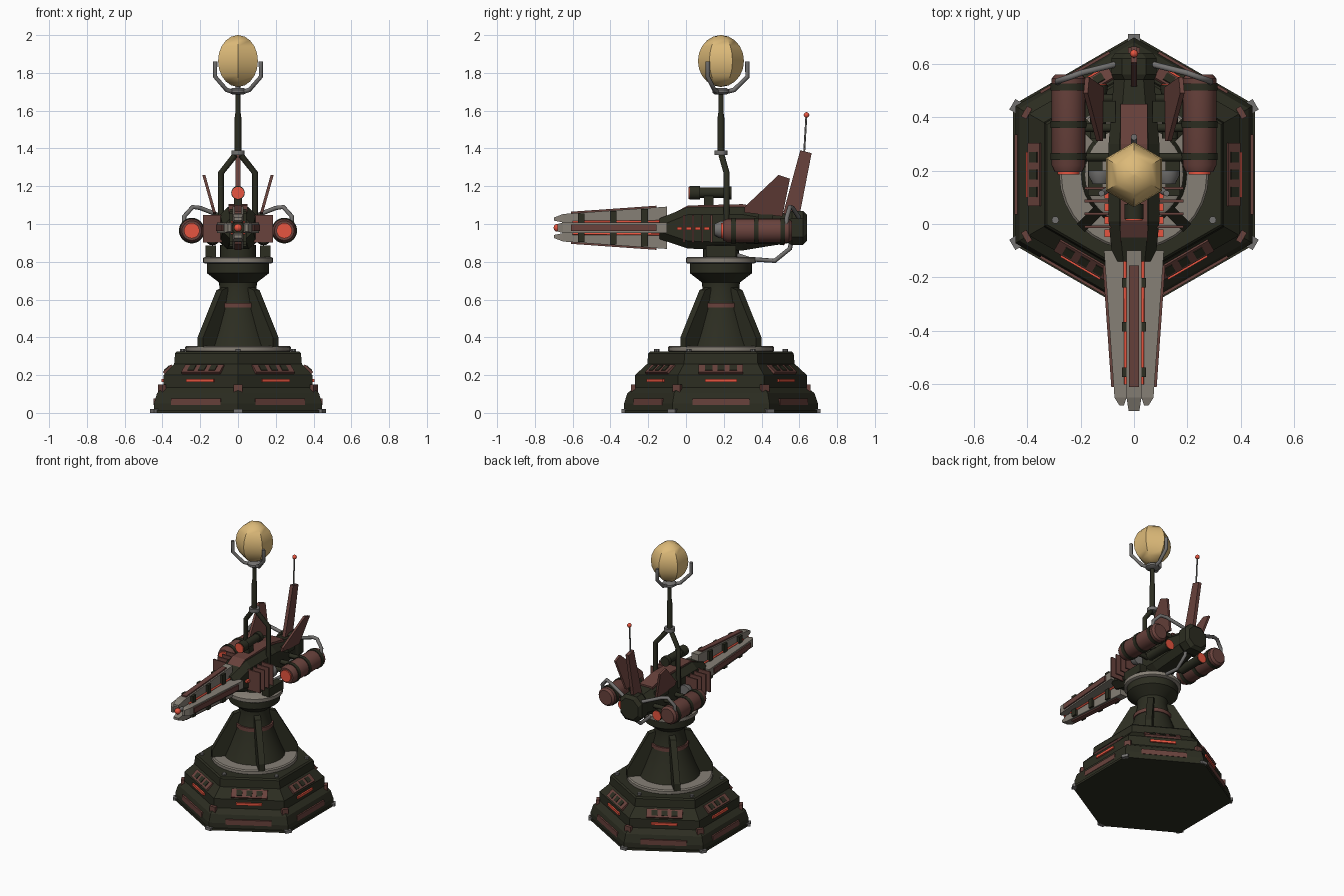
import bpy, bmesh, math
from mathutils import Matrix, Vector

cube = bpy.data.objects.get("Cube")
if cube:
    bpy.data.objects.remove(cube)

T, R, rad = Matrix.Translation, Matrix.Rotation, math.radians


def material(name, *rgb):
    m = bpy.data.materials.new(name)
    m.use_nodes = True
    m.diffuse_color = (*rgb, 1)
    m.node_tree.nodes["Principled BSDF"].inputs["Base Color"].default_value = (*rgb, 1)
    return m


DARK = material("dark olive", 0.025, 0.026, 0.015)
BROWN = material("red brown", 0.14, 0.054, 0.045)
GREY = material("warm grey", 0.24, 0.215, 0.18)
STEEL = material("steel grey", 0.17, 0.165, 0.16)
GLOW = material("orange red", 0.8, 0.09, 0.05)
GOLD = material("pale gold", 0.72, 0.49, 0.19)

AXIS = T((0, 0.185, 0))      # centre line of the pedestal
FORWARD = R(rad(90), 4, 'X')  # turns local +z to the front


def finish(name, bm, mat, matrix=Matrix(), smooth=False):
    bmesh.ops.transform(bm, matrix=matrix, verts=bm.verts)
    bmesh.ops.recalc_face_normals(bm, faces=bm.faces)
    me = bpy.data.meshes.new(name)
    bm.to_mesh(me)
    bm.free()
    me.materials.append(mat)
    ob = bpy.data.objects.new(name, me)
    bpy.context.collection.objects.link(ob)
    if smooth:
        bpy.ops.object.select_all(action='DESELECT')
        ob.select_set(True)
        bpy.context.view_layer.objects.active = ob
        bpy.ops.object.shade_smooth_by_angle(angle=rad(35))
    return ob


def loft(name, rings, mat, matrix=Matrix(), smooth=False):
    """Skin a list of equal-length point rings and cap both ends."""
    bm = bmesh.new()
    loops = [[bm.verts.new(p) for p in ring] for ring in rings]
    n = len(loops[0])
    for a, b in zip(loops, loops[1:]):
        for i in range(n):
            bm.faces.new((a[i], a[(i + 1) % n], b[(i + 1) % n], b[i]))
    bm.faces.new(loops[0])
    bm.faces.new(loops[-1])
    return finish(name, bm, mat, matrix, smooth)


def lathe(name, profile, mat, matrix=Matrix(), sides=24, smooth=True):
    turn = [rad(90) + math.tau * i / sides for i in range(sides)]
    rings = [[(r * math.cos(a), r * math.sin(a), z) for a in turn] for r, z in profile]
    return loft(name, rings, mat, matrix, smooth)


def drum(name, r, z0, z1, mat, matrix=Matrix(), sides=24):
    return lathe(name, [(r, z0), (r, z1)], mat, matrix, sides)


def box(name, centre, size, mat, matrix=Matrix()):
    bm = bmesh.new()
    bmesh.ops.create_cube(bm, size=1)
    return finish(name, bm, mat, matrix @ T(centre) @ Matrix.Diagonal((*size, 1)))


def ball(name, centre, r, mat):
    bm = bmesh.new()
    bmesh.ops.create_uvsphere(bm, u_segments=16, v_segments=8, radius=r)
    return finish(name, bm, mat, T(centre), True)


def plate(name, points, thick, mat, matrix=Matrix(), x0=0, lean=0):
    """Extruded (y, z) outline, optionally leaning outwards with height."""
    z0 = points[0][1]
    rings = [[(x0 + s * thick / 2 + lean * (z - z0), y, z) for y, z in points] for s in (-1, 1)]
    return loft(name, rings, mat, matrix)


def pipe(name, points, r, mat, matrix=Matrix()):
    cu = bpy.data.curves.new(name, 'CURVE')
    cu.dimensions, cu.bevel_depth, cu.bevel_resolution, cu.use_fill_caps = '3D', r, 2, True
    sp = cu.splines.new('POLY')
    sp.points.add(len(points) - 1)
    for p, co in zip(sp.points, points):
        p.co = (*(matrix @ Vector(co)), 1)
    cu.materials.append(mat)
    ob = bpy.data.objects.new(name, cu)
    bpy.context.collection.objects.link(ob)


# Hexagonal base in tiers
lathe("base_tiers", [(0.522, 0), (0.522, 0.015), (0.513, 0.015), (0.513, 0.05), (0.495, 0.105),
                     (0.455, 0.135), (0.455, 0.2), (0.39, 0.26), (0.385, 0.315), (0.375, 0.325)],
      DARK, AXIS, 6, False)
for k in range(6):
    face = AXIS @ R(rad(60 * k), 4, 'Z')
    corner = AXIS @ R(rad(60 * k + 30), 4, 'Z')
    box("lower_panel", (0.437, 0, 0.059), (0.02, 0.3, 0.036), BROWN, face)
    box("light_strip", (0.395, 0, 0.171), (0.02, 0.17, 0.017), GLOW, face)
    slope = face @ T((0.37, 0, 0.23)) @ R(rad(-48), 4, 'Y')
    box("vent_panel", (0, 0, 0), (0.018, 0.235, 0.06), BROWN, slope)
    for j in (-1, 0, 1):
        box("vent_slot", (0.009, j * 0.065, 0), (0.008, 0.038, 0.038), DARK, slope)
    box("corner_clip", (0.464, 0, 0.125), (0.022, 0.045, 0.05), BROWN, corner)
    box("corner_foot", (0.513, 0, 0.01), (0.026, 0.045, 0.02), STEEL, corner)
    drum("deck_bolt", 0.014, 0.32, 0.338, STEEL, corner @ T((0.34, 0, 0)), 8)

# Pedestal column
lathe("deck_ring", [(0.27, 0.322), (0.28, 0.328), (0.28, 0.348), (0.272, 0.355)], GREY, AXIS, 32)
lathe("column", [(0.2, 0.35), (0.165, 0.43), (0.12, 0.55), (0.098, 0.65), (0.1, 0.69),
                 (0.165, 0.74), (0.165, 0.8)], DARK, AXIS, 32)
drum("column_band", 0.124, 0.557, 0.583, BROWN, AXIS, 32)
lathe("turret_ring", [(0.175, 0.79), (0.185, 0.796), (0.185, 0.82), (0.175, 0.826)], GREY, AXIS, 32)
drum("turret_neck", 0.095, 0.82, 0.89, DARK, AXIS)
for k in range(4):
    plate("gusset", [(0.08, 0.35), (0.282, 0.35), (0.282, 0.4), (0.14, 0.65), (0.08, 0.67)],
          0.042, DARK, AXIS @ R(rad(45 + 90 * k), 4, 'Z'))

# Main hull: chamfered sections along its length
def section(y, w, lo, hi):
    c = 0.04
    return [(w, y, lo + c), (w, y, hi - c), (w - c, y, hi), (c - w, y, hi),
            (-w, y, hi - c), (-w, y, lo + c), (c - w, y, lo), (w - c, y, lo)]


loft("hull", [section(*s) for s in ((-0.14, 0.08, 0.92, 1.03), (0.01, 0.095, 0.87, 1.09),
     (0.3, 0.095, 0.86, 1.09), (0.42, 0.085, 0.88, 1.07), (0.55, 0.075, 0.9, 1.05))], DARK)
loft("tail_block", [section(*s) for s in ((0.54, 0.075, 0.9, 1.06), (0.56, 0.085, 0.89, 1.07),
     (0.62, 0.085, 0.89, 1.07), (0.64, 0.07, 0.91, 1.05))], DARK)
plate("spine_plate", [(-0.08, 1.05), (0.01, 1.098), (0.3, 1.105), (0.45, 1.077), (0.45, 1.05)], 0.1, BROWN)
box("sight_mount", (0, 0.12, 1.12), (0.04, 0.05, 0.07), DARK)

# Sight
sight = T((0, 0.24, 1.165)) @ FORWARD
drum("sight_tube", 0.027, 0, 0.22, DARK, sight)
drum("sight_hood", 0.036, 0.165, 0.222, DARK, sight)
drum("sight_end", 0.034, 0, 0.03, DARK, sight)
drum("sight_lens", 0.032, 0.222, 0.227, GLOW, sight)

# Barrel: four tapering prongs around a glowing core
MUZZLE = T((0, 0, 0.98))
drum("barrel_core", 0.034, 0.1, 0.62, DARK, MUZZLE @ FORWARD, 8)
drum("muzzle_rod", 0.014, 0.6, 0.675, STEEL, MUZZLE @ FORWARD, 12)
ball("muzzle_tip", (0, -0.68, 0.98), 0.021, GLOW)
for k in range(4):
    turn = MUZZLE @ R(rad(90 * k), 4, 'Y')
    upright = k % 2 == 0
    prong = [(-0.1, 0.028, 0.035, 0.112), (-0.65, 0.028, 0.028, 0.073),
             (-0.7 if upright else -0.68, 0.02, 0.038, 0.054)]
    loft("prong", [[(-w, y, a), (w, y, a), (w, y, b), (-w, y, b)] for y, w, a, b in prong], GREY, turn)
    loft("prong_strip", [[(-0.018, y, z - 0.01), (0.018, y, z - 0.01), (0.018, y, z + 0.008),
                          (-0.018, y, z + 0.008)] for y, z in ((-0.155, 0.109), (-0.61, 0.077))], BROWN, turn)
    if upright:
        for y in (-0.22, -0.385, -0.555):
            top = 0.108 + (y + 0.1) * 0.071
            box("prong_clamp", (0, y, (top + 0.025) / 2), (0.09, 0.036, top - 0.025), DARK, turn)
    pipe("core_light", [(0.034, -0.14, 0.034), (0.031, -0.6, 0.031)], 0.006, GLOW, turn)

# Paired side equipment
for s in (1, -1):
    side = Matrix.Diagonal((s, 1, 1, 1))
    # cooling fins with lights between them
    for j in range(4):
        y = -0.01 + 0.048 * j
        box("cooling_fin", (0.135, y, 0.975), (0.1, 0.01, 0.145), BROWN, side)
        box("fin_light", (0.1, y - 0.024, 0.975), (0.02, 0.028, 0.016), GLOW, side)
    lathe("intake", [(0.045, 0), (0.045, 0.02), (0.03, 0.05)], STEEL,
          side @ T((0.125, 0.2, 0.97)) @ FORWARD, 16)
    # engine pod
    pod = side @ T((0.245, 0.56, 0.965)) @ FORWARD
    lathe("pod", [(0.05, 0), (0.063, 0.015), (0.063, 0.34), (0.052, 0.365)], BROWN, pod)
    for z in (0.035, 0.175, 0.295):
        drum("pod_band", 0.068, z, z + 0.026, DARK, pod)
    drum("pod_lens", 0.041, 0.36, 0.375, GLOW, pod)
    for y in (0.25, 0.36, 0.47):
        pipe("pod_strut", [(0.06, y, 0.96), (0.2, y, 0.965)], 0.016, DARK, side)
    box("turret_arm", (0.145, 0.185, 0.855), (0.055, 0.16, 0.06), DARK, side)
    # rear thruster
    thruster = side @ T((0.135, 0.52, 0.925)) @ FORWARD
    lathe("thruster", [(0.038, 0), (0.03, 0.06), (0.03, 0.2)], DARK, thruster, 16)
    drum("thruster_glow", 0.034, -0.004, 0.002, GLOW, thruster, 16)
    # pipes, rear fins and mast legs
    pipe("pod_pipe", [(0.285, 0.53, 1.0), (0.285, 0.535, 1.04), (0.24, 0.55, 1.09),
                      (0.2, 0.565, 1.085), (0.06, 0.6, 1.03)], 0.012, STEEL, side)
    plate("side_fin", [(0.31, 1.06), (0.31, 1.09), (0.49, 1.26), (0.55, 1.24), (0.51, 1.04)],
          0.016, BROWN, side, 0.125, 0.28)
    box("fin_root", (0.1, 0.42, 1.04), (0.06, 0.08, 0.03), DARK, side)
    pipe("mast_leg", [(0.09, 0.215, 1.0), (0.09, 0.215, 1.27), (0.015, 0.188, 1.365)], 0.016, DARK, side)
pipe("belly_pipe", [(0.03, 0.27, 0.835), (0.03, 0.33, 0.815), (0.03, 0.47, 0.805),
                    (0.03, 0.55, 0.87), (0.03, 0.56, 0.92)], 0.012, STEEL)

# Tail fin and aerial
plate("tail_fin", [(0.51, 1.04), (0.605, 1.39), (0.665, 1.375), (0.6, 1.04)], 0.024, BROWN)
pipe("aerial", [(0, 0.625, 1.37), (0, 0.637, 1.57)], 0.005, STEEL)
ball("aerial_tip", (0, 0.638, 1.577), 0.015, GLOW)

# Mast, claw and ribbed crystal
drum("mast_collar", 0.035, 1.365, 1.39, STEEL, AXIS)
lathe("mast", [(0.018, 1.38), (0.018, 1.56), (0.014, 1.59), (0.014, 1.7)], DARK, AXIS, 16)
lathe("claw_hub", [(0.03, 1.685), (0.045, 1.695), (0.045, 1.71), (0.03, 1.72)], STEEL, AXIS)
for k in range(3):
    pipe("claw", [(0, 0.03, 1.7), (0, 0.07, 1.71), (0, 0.14, 1.78), (0, 0.14, 1.86)],
         0.012, STEEL, AXIS @ R(rad(120 * k), 4, 'Z'))
arc = [rad(2 + 176 * i / 10) for i in range(11)]
lathe("crystal", [(0.122 * math.sin(a), 1.863 - 0.137 * math.cos(a)) for a in arc], GOLD, AXIS, 6)
